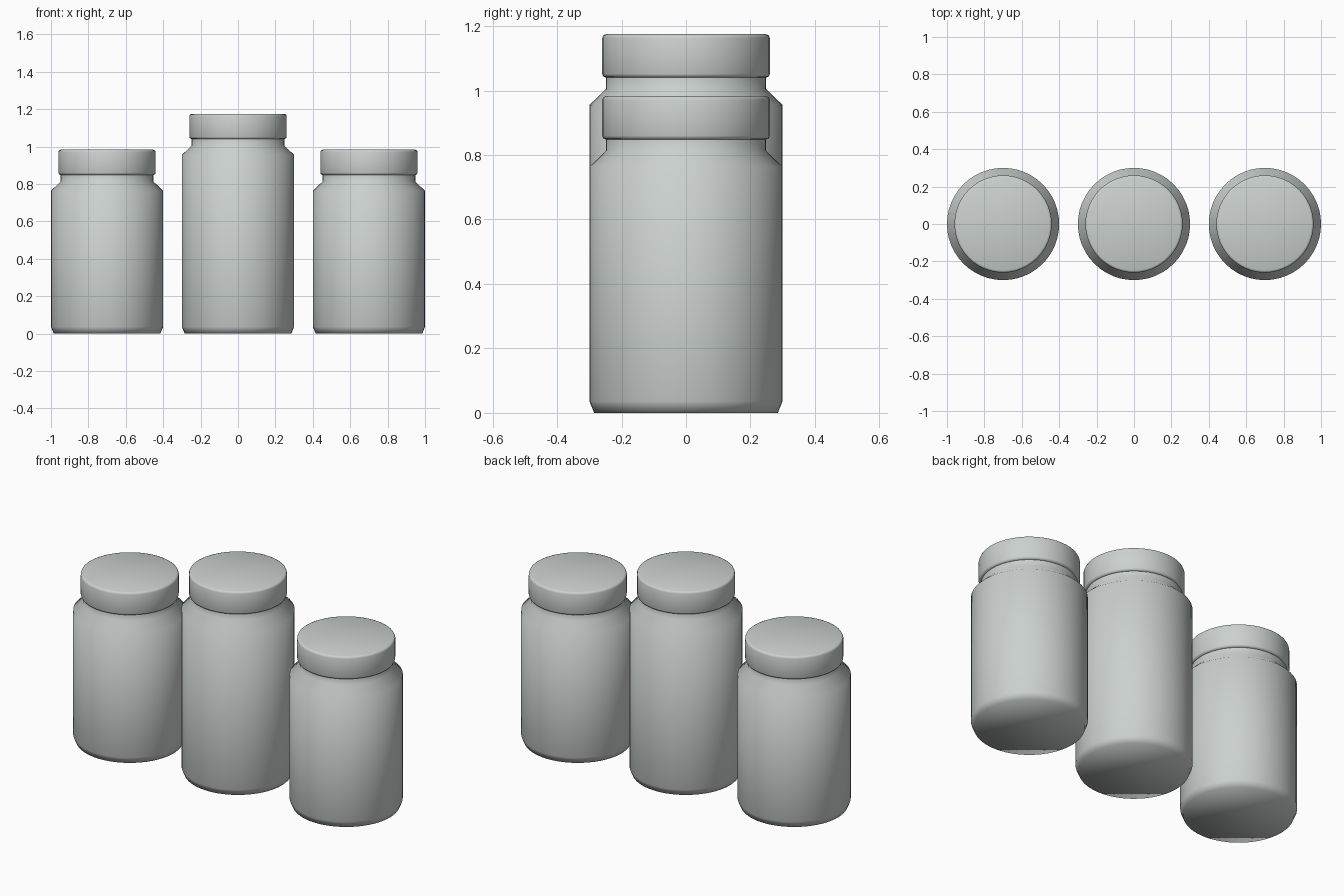
import bpy
import bmesh
from math import cos, sin, tau, radians

SIDES = 48
if "Cube" in bpy.data.objects:
    bpy.data.objects.remove(bpy.data.objects["Cube"])

grey = bpy.data.materials.new("pale_grey")
colour = (0.60, 0.64, 0.63, 1)
grey.diffuse_color = colour
grey.use_nodes = True
grey.node_tree.nodes["Principled BSDF"].inputs["Base Color"].default_value = colour


def lathe(name, profile, x, sharp_angle):
    """Spin a closed (radius, height) profile around the z axis."""
    bm = bmesh.new()
    rings = [[bm.verts.new((r * cos(tau * i / SIDES), r * sin(tau * i / SIDES), z))
              for i in range(SIDES)] for r, z in profile]
    for low, high in zip(rings, rings[1:]):
        for i in range(SIDES):
            j = (i + 1) % SIDES
            bm.faces.new((low[i], low[j], high[j], high[i]))
    bm.faces.new(rings[0][::-1])
    bm.faces.new(rings[-1])
    mesh = bpy.data.meshes.new(name)
    bm.to_mesh(mesh)
    bm.free()
    mesh.materials.append(grey)
    obj = bpy.data.objects.new(name, mesh)
    obj.location.x = x
    bpy.context.collection.objects.link(obj)
    bpy.ops.object.select_all(action="DESELECT")
    obj.select_set(True)
    bpy.context.view_layer.objects.active = obj
    bpy.ops.object.shade_smooth_by_angle(angle=radians(sharp_angle))


def jar(side, x, top):
    lid_base = top - 0.135
    shoulder = top - 0.22
    # Body with chamfered foot, sloping shoulder and short neck
    lathe(side + "_jar_body", [(0.285, 0), (0.3, 0.037), (0.3, shoulder),
                               (0.248, shoulder + 0.05), (0.248, lid_base + 0.01)], x, 80)
    # Lid with softened rims
    e = 0.012
    lathe(side + "_jar_lid", [(0.26 - e, lid_base), (0.257, lid_base + 0.004),
                              (0.26, lid_base + e), (0.26, top - e),
                              (0.257, top - 0.004), (0.26 - e, top)], x, 60)


for side, x, top in (("right", -0.7, 0.983), ("middle", 0, 1.175), ("left", 0.7, 0.983)):
    jar(side, x, top)
